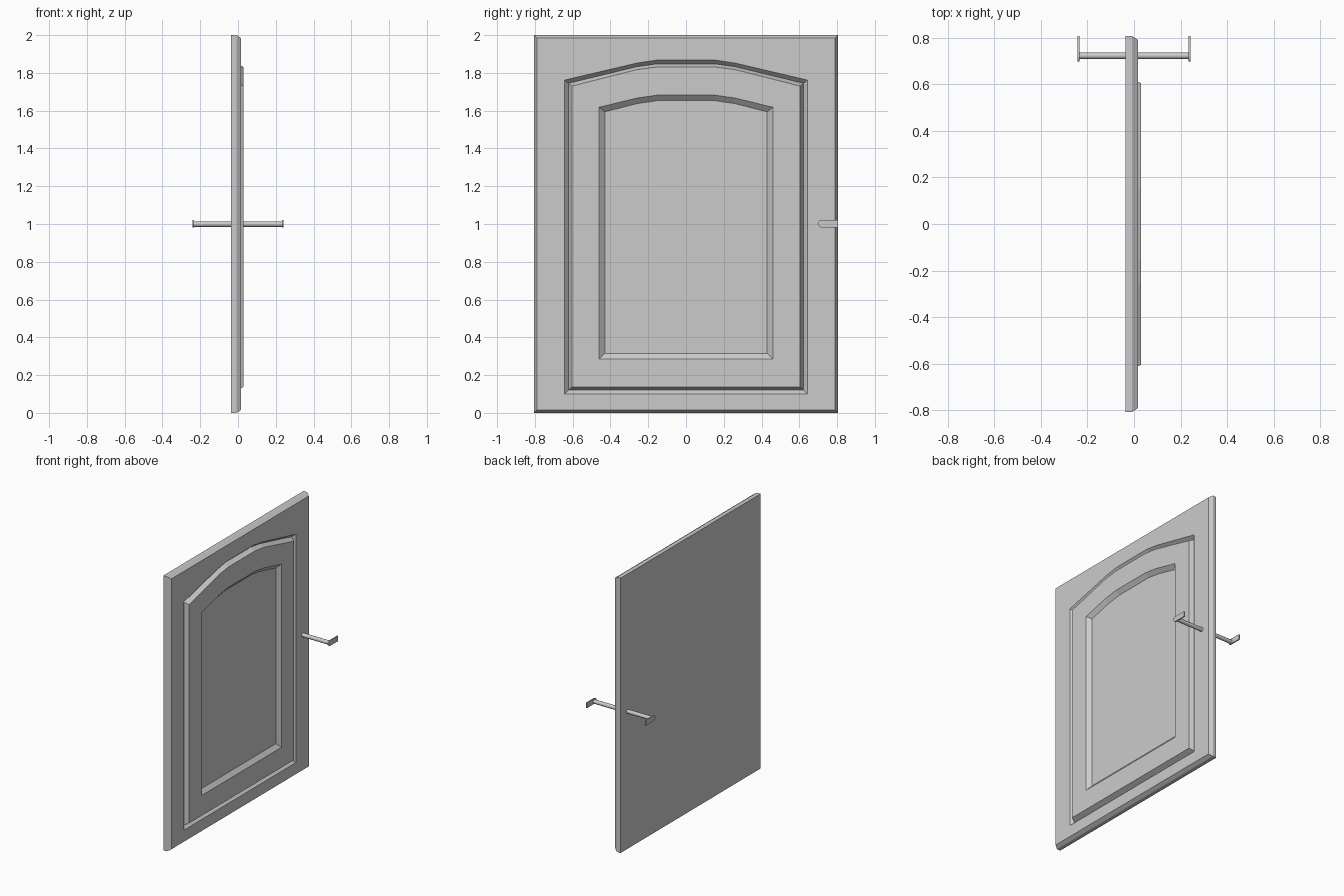
import bpy, bmesh, math
from mathutils import Matrix

cube = bpy.data.objects.get("Cube")
if cube:
    bpy.data.objects.remove(cube, do_unlink=True)

grey = bpy.data.materials.new("light grey")
grey.use_nodes = True
grey.diffuse_color = (0.6, 0.6, 0.6, 1)
grey.node_tree.nodes["Principled BSDF"].inputs["Base Color"].default_value = grey.diffuse_color


def finish(bm, name):
    bmesh.ops.recalc_face_normals(bm, faces=bm.faces)
    mesh = bpy.data.meshes.new(name)
    bm.to_mesh(mesh)
    bm.free()
    mesh.materials.append(grey)
    obj = bpy.data.objects.new(name, mesh)
    bpy.context.collection.objects.link(obj)
    return obj


def ring(bm, x, half, bottom, shoulder, bend, crown):
    """Door outline at depth x: square bottom, faceted arch on top."""
    right = [(half, bottom), (half, shoulder), (0.26, bend), (0.153, crown)]
    outline = right + [(-y, z) for y, z in reversed(right)]
    return [bm.verts.new((x, y, z)) for y, z in outline]


# Door leaf: back, chamfered rim, V groove, raised frame, recessed field
rings = [
    (-0.037, 0.806, 0, 2, 2, 2),
    (-0.008, 0.806, 0, 2, 2, 2),
    (0.017, 0.79, 0.016, 1.984, 1.984, 1.984),
    (0.017, 0.643, 0.1, 1.762, 1.852, 1.868),
    (-0.006, 0.622, 0.12, 1.745, 1.833, 1.848),
    (0.03, 0.604, 0.138, 1.73, 1.817, 1.831),
    (0.03, 0.46, 0.285, 1.618, 1.667, 1.682),
    (0.004, 0.43, 0.315, 1.594, 1.637, 1.653),
]
bm = bmesh.new()
loops = [ring(bm, *r) for r in rings]
for a, b in zip(loops, loops[1:]):
    for i in range(len(a)):
        j = (i + 1) % len(a)
        bm.faces.new((a[i], a[j], b[j], b[i]))
bm.faces.new(loops[0])
bm.faces.new(loops[-1])
finish(bm, "door_leaf")

# Spindle passing through the leaf
bm = bmesh.new()
bmesh.ops.create_cone(bm, cap_ends=True, segments=12, radius1=0.0145, radius2=0.0145,
                      depth=0.47, matrix=Matrix.Translation((0, 0.722, 0.999))
                      @ Matrix.Rotation(math.pi / 2, 4, "Y"))
spindle = finish(bm, "handle_spindle")
bpy.context.view_layer.objects.active = spindle
spindle.select_set(True)
bpy.ops.object.shade_smooth_by_angle(angle=math.radians(40))
spindle.select_set(False)

# Flat levers with a rounded end, one on each side
for side, name in ((1, "front_lever"), (-1, "back_lever")):
    bm = bmesh.new()
    r, cy, cz = 0.019, 0.716, 1.001
    outline = [(0.806, cz - r), (0.806, cz + r)]
    for i in range(7):
        t = math.pi / 2 + math.pi * i / 6
        outline.append((cy + r * math.cos(t), cz + r * math.sin(t)))
    plate = bm.faces.new([bm.verts.new((side * 0.233, y, z)) for y, z in outline])
    grown = bmesh.ops.extrude_face_region(bm, geom=[plate])["geom"]
    bmesh.ops.translate(bm, vec=(side * 0.009, 0, 0),
                        verts=[v for v in grown if isinstance(v, bmesh.types.BMVert)])
    finish(bm, name)
